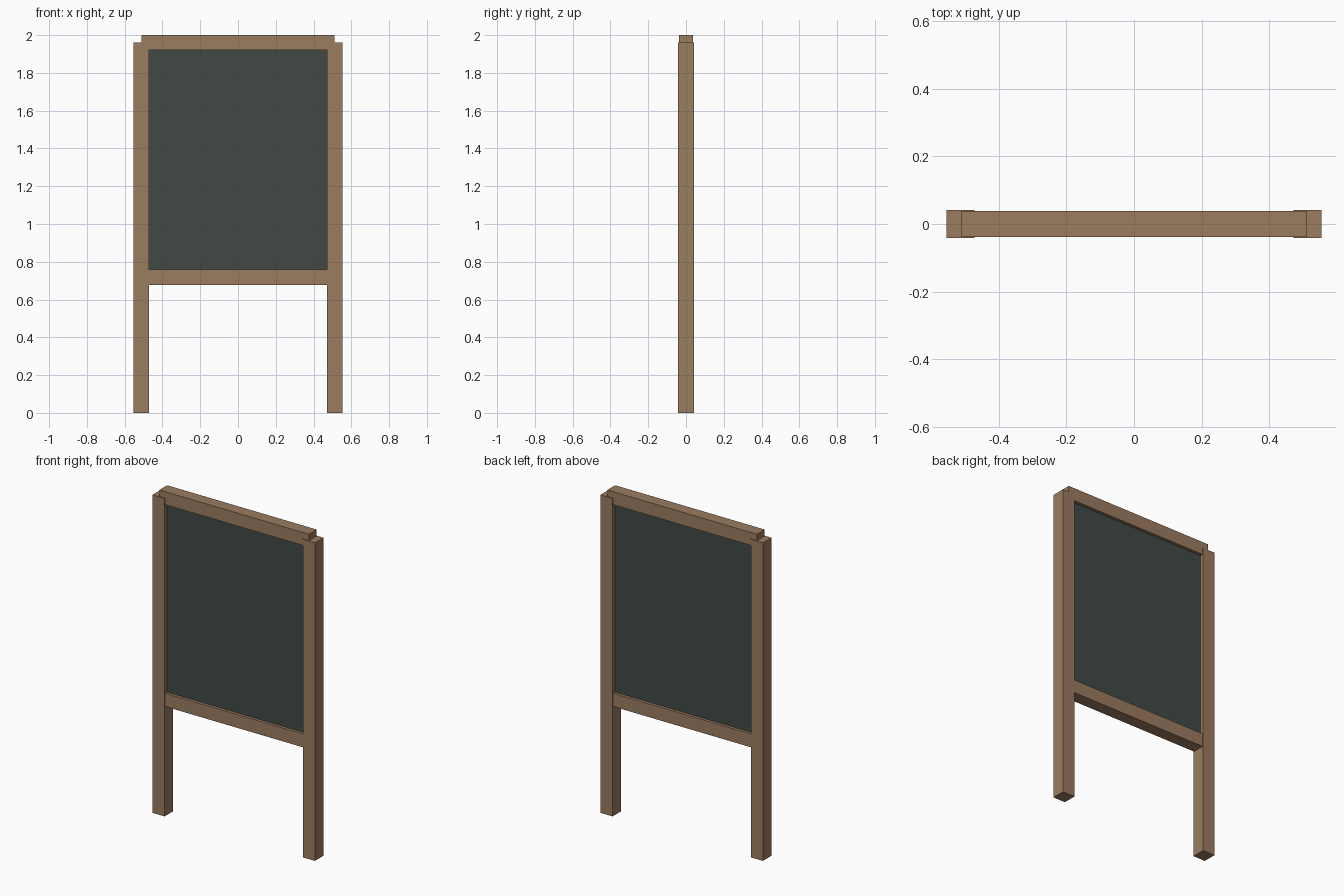
import bpy

if "Cube" in bpy.data.objects:
    bpy.data.objects.remove(bpy.data.objects["Cube"])


def material(name, color):
    mat = bpy.data.materials.new(name)
    mat.diffuse_color = (*color, 1)
    mat.use_nodes = True
    mat.node_tree.nodes["Principled BSDF"].inputs["Base Color"].default_value = mat.diffuse_color
    return mat


wood = material("wood", (0.33, 0.20, 0.115))
slate = material("slate", (0.052, 0.068, 0.059))


def box(name, x, y, z, mat):
    """Box spanning the (min, max) ranges x, y and z."""
    spans = (x, y, z)
    bpy.ops.mesh.primitive_cube_add(size=1, location=[(a + b) / 2 for a, b in spans])
    ob = bpy.context.object
    ob.name = name
    ob.scale = [b - a for a, b in spans]
    bpy.ops.object.transform_apply(location=False, rotation=False, scale=True)
    ob.data.materials.append(mat)
    return ob


# Upright posts
for side, s in (("left", -1), ("right", 1)):
    box(side + "_post", sorted((s * 0.471, s * 0.554)), (-0.042, 0.042), (0, 1.96), wood)

# Cross rails, let into the posts
box("top_rail", (-0.51, 0.51), (-0.038, 0.038), (1.92, 2.0), wood)
box("bottom_rail", (-0.51, 0.51), (-0.038, 0.038), (0.676, 0.758), wood)

# Recessed board between the rails
box("board_panel", (-0.48, 0.48), (-0.02, 0.02), (0.75, 1.93), slate)
